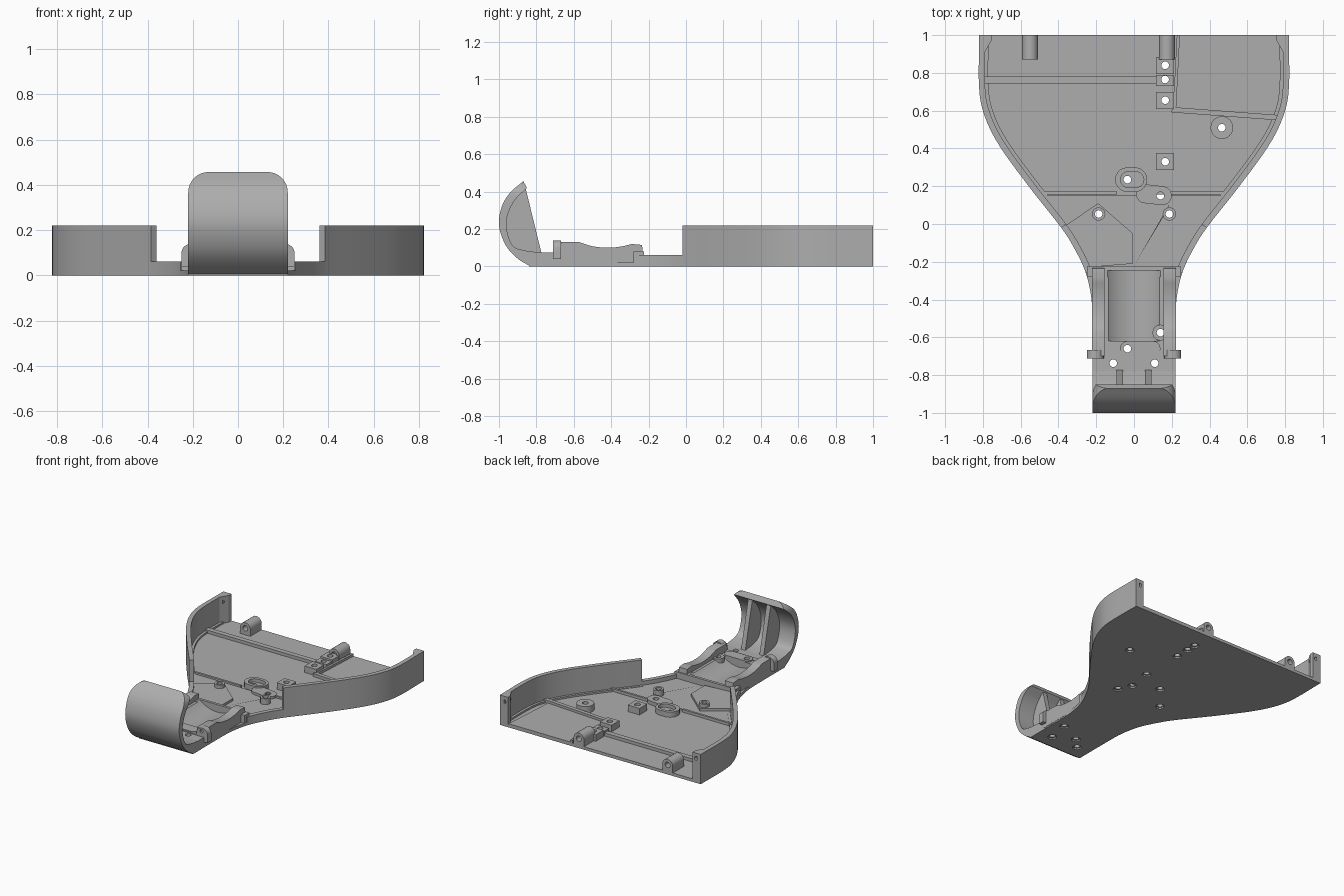
import bpy, bmesh, math
from mathutils import Vector

cube = bpy.data.objects.get("Cube")
if cube:
    bpy.data.objects.remove(cube)

grey = bpy.data.materials.new("plain grey")
grey.use_nodes = True
GREY = (0.42, 0.42, 0.42, 1)
grey.diffuse_color = GREY
grey.node_tree.nodes["Principled BSDF"].inputs["Base Color"].default_value = GREY


def prisms(name, polys, lo, hi, axis="z"):
    """Extrude one or more flat outlines along an axis into one object."""
    place = {"x": lambda u, v, w: (w, u, v),
             "y": lambda u, v, w: (u, w, v),
             "z": lambda u, v, w: (u, v, w)}[axis]
    bm = bmesh.new()
    for poly in polys:
        a = [bm.verts.new(place(u, v, lo)) for u, v in poly]
        b = [bm.verts.new(place(u, v, hi)) for u, v in poly]
        bm.faces.new(a)
        bm.faces.new(b[::-1])
        for i in range(len(a)):
            j = (i + 1) % len(a)
            bm.faces.new((a[i], a[j], b[j], b[i]))
    bmesh.ops.recalc_face_normals(bm, faces=bm.faces)
    mesh = bpy.data.meshes.new(name)
    bm.to_mesh(mesh)
    bm.free()
    mesh.materials.append(grey)
    obj = bpy.data.objects.new(name, mesh)
    bpy.context.collection.objects.link(obj)
    return obj


def circle(u, v, r, n=24):
    return [(u + r * math.cos(math.tau * i / n), v + r * math.sin(math.tau * i / n)) for i in range(n)]


def rect(u0, u1, v0, v1):
    return [(u0, v0), (u1, v0), (u1, v1), (u0, v1)]


def capsule(p, q, r):
    """Outline of a rounded slot from p to q."""
    t = math.atan2(q[1] - p[1], q[0] - p[0])
    ends = [(p, t + math.pi / 2), (q, t - math.pi / 2)]
    return [(c[0] + r * math.cos(s + math.pi * i / 10), c[1] + r * math.sin(s + math.pi * i / 10))
            for c, s in ends for i in range(11)]


def bar(p, q, half):
    """Outline of a straight strip from p to q."""
    p, q = Vector(p), Vector(q)
    n = (q - p).normalized().orthogonal() * half
    return [tuple(v) for v in (p + n, q + n, q - n, p - n)]


def smooth(pts, steps=5):
    """Smooth curve through the given points."""
    p = [Vector(v) for v in pts]
    p = [2 * p[0] - p[1]] + p + [2 * p[-1] - p[-2]]
    out = []
    for a, b, c, d in zip(p, p[1:], p[2:], p[3:]):
        for i in range(steps):
            t = i / steps
            v = 0.5 * (2 * b + (c - a) * t + (2 * a - 5 * b + 4 * c - d) * t * t
                       + (3 * b - a - 3 * c + d) * t ** 3)
            out.append(tuple(v))
    return out + [tuple(p[-2])]


def flip(poly):
    return [(-u, v) for u, v in poly]


def inset(path, d):
    """Shift an open path to the inner side."""
    out = []
    for i, p in enumerate(path):
        t = (Vector(path[min(i + 1, len(path) - 1)]) - Vector(path[max(i - 1, 0)])).normalized()
        out.append((p[0] + t.y * d, p[1] - t.x * d))
    return out


def cut(objs, cutter, op="DIFFERENCE"):
    cutter.hide_render = True
    for obj in objs:
        mod = obj.modifiers.new("cut", "BOOLEAN")
        mod.operation, mod.solver, mod.object = op, "EXACT", cutter
        bpy.context.view_layer.objects.active = obj
        bpy.ops.object.modifier_apply(modifier=mod.name)
    bpy.data.objects.remove(cutter)


# Floor plate: right half outline from back to front
side = smooth([(0.82, 1), (0.82, 0.72), (0.79, 0.57), (0.71, 0.41), (0.55, 0.19), (0.385, -0.02),
               (0.31, -0.14), (0.255, -0.26), (0.225, -0.4), (0.22, -0.55), (0.22, -0.84)])
floor = prisms("floor_plate", [side + flip(side)[::-1]], 0, 0.022)

# Tall outer walls and the low rim towards the neck
wall = [p for p in side if p[1] >= -0.021]
rim = [p for p in side if -0.26 <= p[1] <= 0.0]
for name, path, top in (("outer_wall", wall, 0.22), ("neck_rim", rim, 0.062)):
    poly = path + inset(path, 0.032)[::-1]
    prisms(name, [poly, flip(poly)], 0.003, top)

# Inner lip at the foot of the walls
lip = inset(wall, 0.025) + inset(wall, 0.05)[::-1]
prisms("inner_lip", [lip, flip(lip)], 0.01, 0.035)

# Corner columns with screw holes facing back
column = [(0.815, 1), (0.755, 1), (0.755, 0.97), (0.79, 0.91), (0.815, 0.91)]
columns = prisms("corner_column", [column, flip(column)], 0.005, 0.22)
cut([columns], prisms("column_drill", [circle(s * 0.785, 0.18, 0.015) for s in (-1, 1)], 0.93, 1.1, "y"))

# Raised front floor and mounting pads
front = [p for p in inset(side, 0.01) if -0.25 <= p[1] <= 0.17]
front_floor = prisms("front_floor", [front + flip(front)[::-1]], 0.01, 0.032)
pad = [(-0.38, -0.02), (-0.19, 0.11), (-0.006, -0.05), (-0.006, -0.21), (-0.25, -0.23)]
pad_right = smooth([(0.19, 0.11), (0.25, 0.18), (0.3, 0.195), (0.36, 0.13), (0.375, -0.02)])
pads = prisms("mount_pad", [pad, flip(pad)[2:] + pad_right], 0.01, 0.05)
bosses = prisms("pad_boss", [circle(s * 0.187, 0.053, 0.035) for s in (-1, 1)], 0.02, 0.075)

# Slotted bosses in the middle
slots = prisms("slot_boss", [capsule((-0.035, 0.235), (0.005, 0.235), 0.065)], 0.01, 0.06)
slot_low = prisms("low_slot_boss", [capsule((0.06, 0.16), (0.15, 0.15), 0.05)], 0.01, 0.05)
cut([slots], prisms("slot_recess", [capsule((-0.03, 0.235), (0.01, 0.235), 0.042)], 0.035, 0.2))

# Square posts, round post, floor ribs
square_y = (0.84, 0.765, 0.655, 0.33)
squares = prisms("square_post", [rect(0.117, 0.213, y - 0.045, y + 0.045) for y in square_y if y != 0.765],
                 0.01, 0.07)
middle = prisms("middle_square_post", [rect(0.117, 0.213, 0.73, 0.79)], 0.01, 0.06)
round_post = prisms("round_post", [circle(0.465, 0.51, 0.06)], 0.01, 0.07)
prisms("cross_rib", [rect(-0.79, 0.13, 0.745, 0.782)], 0.01, 0.045)
prisms("tray_rib", [bar((0.2, 0.605), (0.765, 0.563), 0.014), bar((0.215, 0.61), (0.235, 1), 0.008)],
       0.01, 0.045)
prisms("tray_floor", [[(0.21, 0.6), (0.72, 0.575), (0.75, 1), (0.235, 1)]], 0.01, 0.027)
prisms("front_step", [bar((s * 0.09, 0.165), (s * 0.5, 0.165), 0.008) for s in (-1, 1)], 0.01, 0.042)

# Back lugs with lengthwise holes
lug_x = (-0.55, 0.175)
lugs = prisms("back_lug", [[(x - 0.042, 0.01), (x + 0.042, 0.01)] +
                           [(x + 0.042 * math.cos(a * math.pi / 10), 0.07 + 0.042 * math.sin(a * math.pi / 10))
                            for a in range(11)] for x in lug_x], 0.87, 1, "y")
cut([lugs], prisms("lug_drill", [circle(x, 0.07, 0.02) for x in lug_x], 0.8, 1.1, "y"))

# Neck: base, saddle trough and side rails
neck = prisms("neck_base", [rect(-0.22, 0.22, -0.84, -0.23)], 0.004, 0.075)
bulkhead = prisms("bulkhead", [rect(-0.25, 0.25, -0.28, -0.225)], 0.01, 0.08)
trough = prisms("trough_cutter", [circle(0, 0.235, 0.21, 48)], -0.62, -0.245, "y")
cut([neck, bulkhead], trough)
rail = [(-0.7, 0.01), (-0.7, 0.13)] + smooth([(-0.57, 0.13), (-0.5, 0.108), (-0.42, 0.1),
                                              (-0.35, 0.106), (-0.29, 0.12)], 3) + [(-0.235, 0.115), (-0.225, 0.01)]
for label, s in (("left", 1), ("right", -1)):
    prisms(label + "_rail", [rail], *sorted((s * 0.155, s * 0.222)), "x")
neck_boss = prisms("neck_boss", [capsule((-0.035, -0.66), (0.1, -0.66), 0.04), circle(0.14, -0.575, 0.042)],
                   0.02, 0.085)

# Cross bracket with ears
bracket = prisms("cross_bracket", [rect(-0.25, 0.25, -0.71, -0.67)], 0.04, 0.08)
ear = [(0.155, 0.05), (0.25, 0.04)] + [(0.205 + 0.045 * math.cos(a * math.pi / 10),
                                        0.1 + 0.04 * math.sin(a * math.pi / 10)) for a in range(11)]
ears = prisms("bracket_ear", [ear, flip(ear)], -0.712, -0.668, "y")
cut([ears], prisms("ear_drill", [circle(s * 0.2, 0.115, 0.013) for s in (-1, 1)], -0.8, -0.66, "y"))

# Curved hook at the front, rounded at its top corners
outer = smooth([(-0.83, 0), (-0.9, 0.042), (-0.965, 0.115), (-1, 0.22), (-0.985, 0.32),
                (-0.94, 0.395), (-0.87, 0.456)])
inner = smooth([(-0.85, 0.42), (-0.915, 0.355), (-0.955, 0.27), (-0.957, 0.19), (-0.925, 0.11),
                (-0.86, 0.085), (-0.78, 0.075)])
hook = prisms("hook_shell", [outer + inner + [(-0.78, 0.001)]], -0.22, 0.22, "x")
corner = [(0.13 + 0.09 * math.sin(a * math.pi / 16), 0.367 + 0.09 * math.cos(a * math.pi / 16))
          for a in range(9)] + [(0.221, -0.1)]
cut([hook], prisms("hook_trim", [corner + flip(corner)[::-1]], -1.2, -0.5, "y"), "INTERSECT")

# Gussets inside the hook
gusset = [(u - 0.008, v) for u, v in inner[:-1]] + [(-0.77, 0.06)]
for i, x in enumerate((-0.075, 0.075)):
    prisms("hook_gusset_%d" % (i + 1), [gusset], x - 0.017, x + 0.017, "x")

# Screw holes right through the plate, countersunk from below
screws = [(0.165, y) for y in square_y] + [(0.465, 0.51), (-0.035, 0.235), (0.14, 0.15), (-0.187, 0.053),
          (0.187, 0.053), (-0.035, -0.66), (0.14, -0.575), (-0.11, -0.737), (0.11, -0.737)]
cut([floor, front_floor, pads, bosses, slots, slot_low, squares, middle, round_post, neck, neck_boss, bracket],
    prisms("screw_drill", [circle(x, y, 0.02) for x, y in screws], -0.1, 0.3))
cut([floor, neck], prisms("screw_sink", [circle(x, y, 0.03) for x, y in screws], -0.1, 0.01))

# Smooth the curved surfaces, keep edges sharp
for obj in bpy.context.scene.objects:
    if obj.type == "MESH" and grey.name in obj.data.materials:
        obj.select_set(True)
        bpy.context.view_layer.objects.active = obj
bpy.ops.object.shade_smooth_by_angle(angle=math.radians(30))
